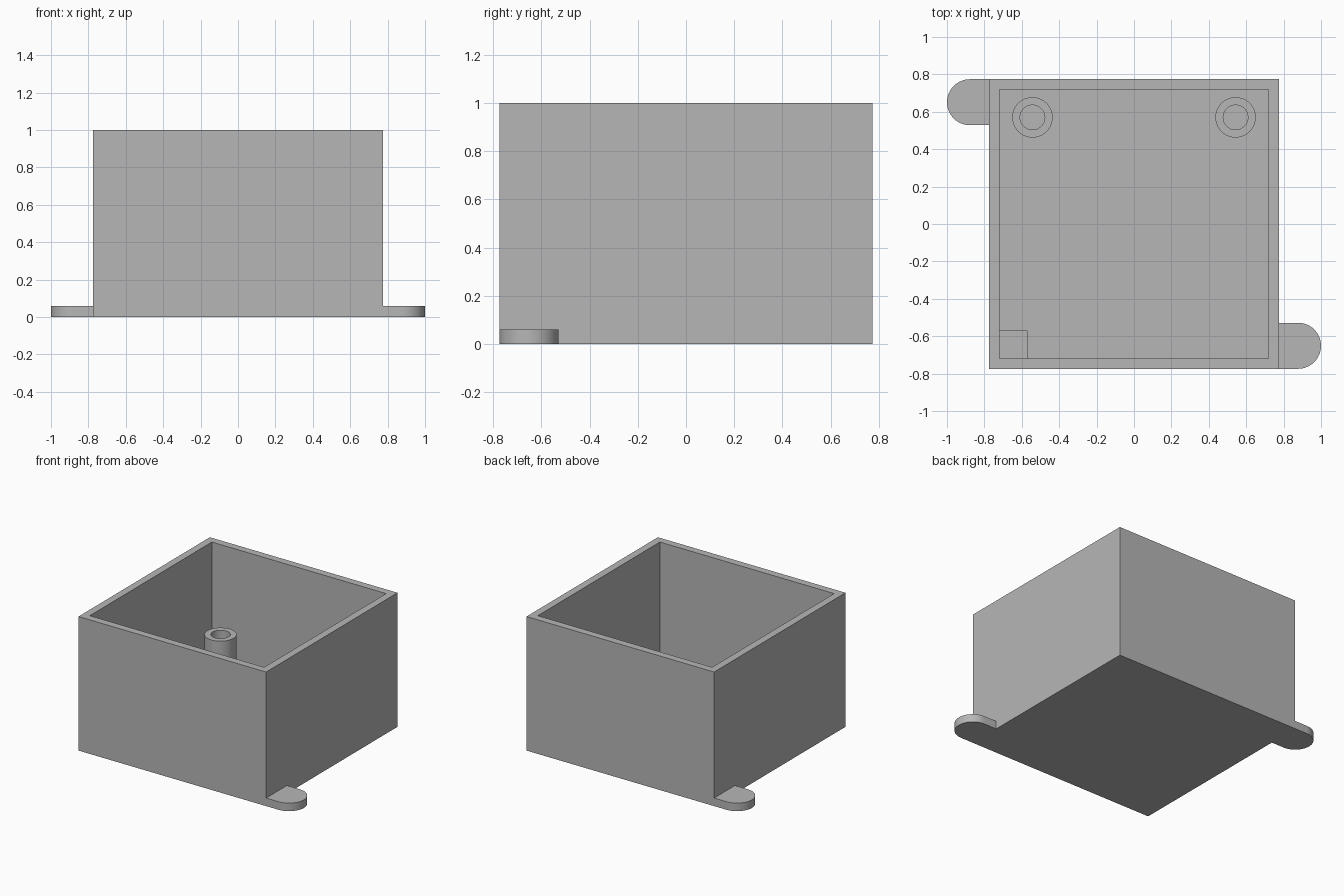
import bpy, bmesh, math
from mathutils import Matrix, Vector

HALF, WALL, FLOOR, HEIGHT = 0.774, 0.055, 0.06, 1.0
INNER = HALF - WALL
TAB_R = 0.123
POST_X, POST_Y, POST_TOP = 0.543, 0.57, 0.415
POST_R, BORE_R = 0.108, 0.066
BLOCK, BLOCK_TOP = 0.15, 0.13

if "Cube" in bpy.data.objects:
    bpy.data.objects.remove(bpy.data.objects["Cube"])

grey = bpy.data.materials.new("plain grey")
grey.use_nodes = True
grey.diffuse_color = (0.47, 0.47, 0.47, 1)
for node in grey.node_tree.nodes:
    if node.type == "BSDF_PRINCIPLED":
        node.inputs["Base Color"].default_value = grey.diffuse_color


def add_object(name, bm, smooth=False):
    mesh = bpy.data.meshes.new(name)
    bm.to_mesh(mesh)
    bm.free()
    mesh.materials.append(grey)
    obj = bpy.data.objects.new(name, mesh)
    bpy.context.collection.objects.link(obj)
    if smooth:
        bpy.ops.object.select_all(action="DESELECT")
        obj.select_set(True)
        bpy.context.view_layer.objects.active = obj
        bpy.ops.object.shade_smooth_by_angle(angle=math.radians(30))
    return obj


def box(low, high):
    bm = bmesh.new()
    low, high = Vector(low), Vector(high)
    size = high - low
    bmesh.ops.create_cube(bm, size=1, matrix=Matrix.Translation((low + high) / 2)
                          @ Matrix.Diagonal((*size, 1)))
    return bm


# Open box: inset the top face and push it down to the floor
bm = box((-HALF, -HALF, 0), (HALF, HALF, HEIGHT))
top = max(bm.faces, key=lambda f: f.calc_center_median().z)
bmesh.ops.inset_region(bm, faces=[top], thickness=WALL, use_even_offset=True)
pushed = bmesh.ops.extrude_face_region(bm, geom=[top])
for v in pushed["geom"]:
    if isinstance(v, bmesh.types.BMVert):
        v.co.z = FLOOR
if top.is_valid:
    bmesh.ops.delete(bm, geom=[top], context="FACES_ONLY")
bmesh.ops.recalc_face_normals(bm, faces=bm.faces)
add_object("box_shell", bm)

# Rounded mounting tabs on opposite corners
for name, turn in (("left_tab", 0), ("right_tab", math.pi)):
    bm = bmesh.new()
    cx, cy = 1 - TAB_R, -HALF + TAB_R
    outline = [(HALF, -HALF)]
    for i in range(33):
        a = -math.pi / 2 + math.pi * i / 32
        outline.append((cx + TAB_R * math.cos(a), cy + TAB_R * math.sin(a)))
    outline.append((HALF, cy + TAB_R))
    base = bm.faces.new([bm.verts.new((x, y, 0)) for x, y in outline])
    ext = bmesh.ops.extrude_face_region(bm, geom=[base], use_keep_orig=True)
    bmesh.ops.translate(bm, vec=(0, 0, FLOOR),
                        verts=[v for v in ext["geom"] if isinstance(v, bmesh.types.BMVert)])
    bmesh.ops.recalc_face_normals(bm, faces=bm.faces)
    # The end against the wall stays open
    hidden = [f for f in bm.faces if all(abs(v.co.x - HALF) < 1e-4 for v in f.verts)]
    bmesh.ops.delete(bm, geom=hidden, context="FACES_ONLY")
    bmesh.ops.rotate(bm, cent=(0, 0, 0), matrix=Matrix.Rotation(turn, 3, "Z"), verts=bm.verts)
    add_object(name, bm, smooth=True)

# Hollow screw posts along the back
for name, side in (("left_post", 1), ("right_post", -1)):
    bm = bmesh.new()
    profile = [(BORE_R, FLOOR), (BORE_R, POST_TOP), (POST_R, POST_TOP), (POST_R, FLOOR)]
    verts = [bm.verts.new((r, 0, z)) for r, z in profile]
    edges = [bm.edges.new(pair) for pair in zip(verts, verts[1:])]
    bmesh.ops.spin(bm, geom=verts + edges, cent=(0, 0, 0), axis=(0, 0, 1),
                   angle=math.tau, steps=48, use_merge=True)
    bmesh.ops.remove_doubles(bm, verts=bm.verts, dist=1e-4)
    bmesh.ops.recalc_face_normals(bm, faces=bm.faces)
    # Outer wall must face away from the axis
    outer = max(bm.faces, key=lambda f: f.calc_center_median().xy.length)
    if outer.normal.dot(outer.calc_center_median()) < 0 and abs(outer.normal.z) < 0.5:
        bmesh.ops.reverse_faces(bm, faces=bm.faces)
    bmesh.ops.translate(bm, vec=(side * POST_X, POST_Y, 0), verts=bm.verts)
    add_object(name, bm, smooth=True)

# Low square support in the front right inner corner
add_object("corner_block", box((-INNER, -INNER, FLOOR),
                               (-INNER + BLOCK, -INNER + BLOCK, BLOCK_TOP)))
